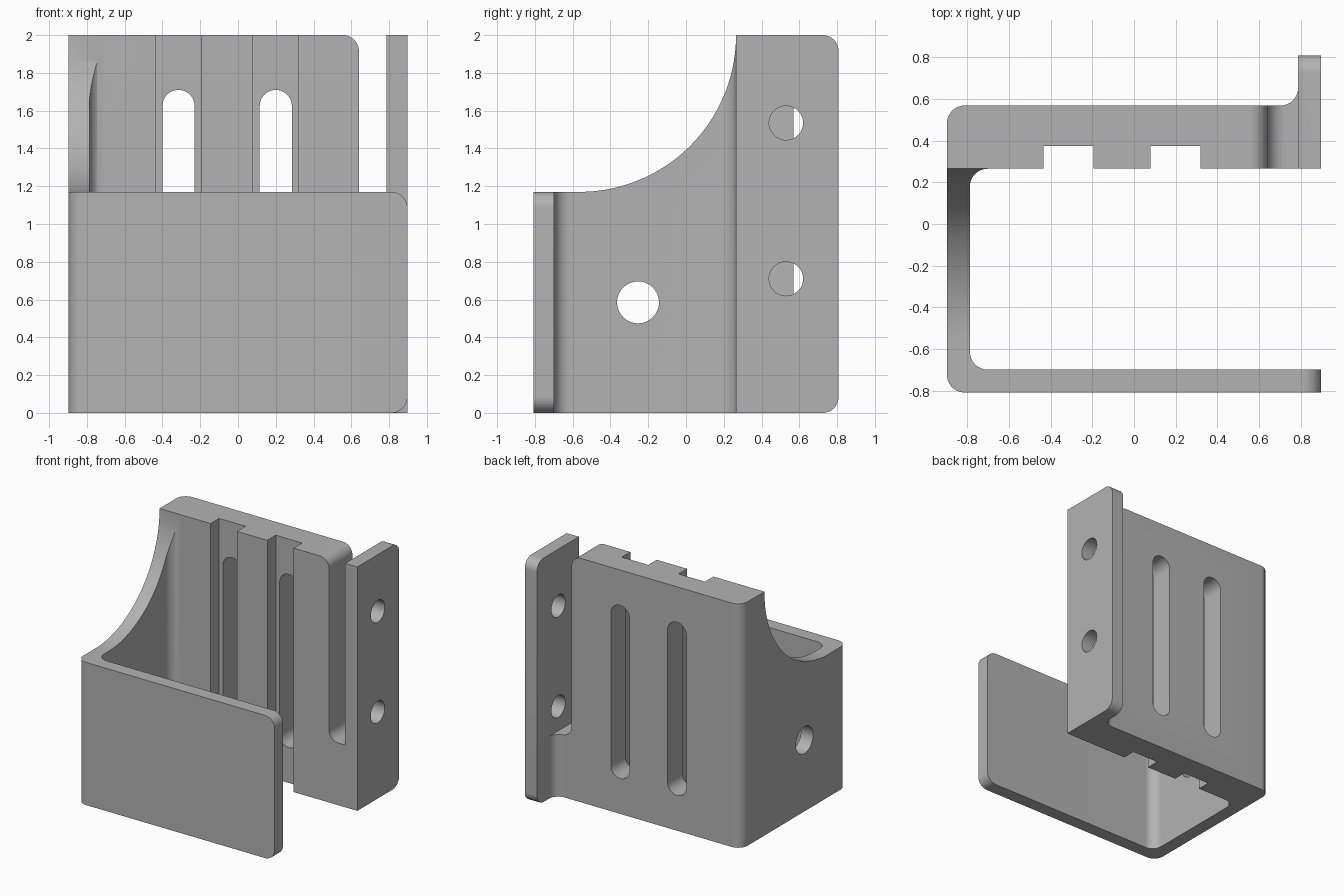
import bpy, bmesh
from math import sin, cos, pi
from mathutils import Vector

cube = bpy.data.objects.get("Cube")
if cube:
    bpy.data.objects.remove(cube, do_unlink=True)

W, D, H = 0.897, 0.808, 2.0      # half width, half depth, height
WALL = 0.11                      # sheet thickness
INNER = W - WALL                 # inner face of side wall and flange
FACE, BACK = 0.265, 0.568        # front and back of the thick rear wall
LIP = 1.17                       # height of the front plate
R = 0.085                        # common corner radius
END = 0.64                       # free end of the rear wall


def rounded(corners, steps=12):
    """Turn (u, v, radius) right-angle corners into an outline with arcs."""
    out = []
    for i, (u, v, r) in enumerate(corners):
        p = Vector((u, v))
        if r == 0:
            pts = [p]
        else:
            a = (Vector(corners[i - 1][:2]) - p).normalized()
            b = (Vector(corners[(i + 1) % len(corners)][:2]) - p).normalized()
            n = steps * 3 if r > 0.5 else steps
            angles = [k / n * pi / 2 for k in range(n + 1)]
            pts = [p + a * r * (1 - sin(t)) + b * r * (1 - cos(t)) for t in reversed(angles)]
            if (pts[0] - (p + a * r)).length > 1e-5:
                pts.reverse()
        for q in pts:
            if not out or (q - out[-1]).length > 1e-5:
                out.append(q)
    if (out[0] - out[-1]).length < 1e-5:
        out.pop()
    return out


def prism(name, corners, axis, lo, hi):
    """Extrude a rounded outline along x, y or z."""
    place = {"x": lambda p, h: (h, p.x, p.y),
             "y": lambda p, h: (p.x, h, p.y),
             "z": lambda p, h: (p.x, p.y, h)}[axis]
    bm = bmesh.new()
    base = bm.faces.new([bm.verts.new(place(p, lo)) for p in rounded(corners)])
    grown = bmesh.ops.extrude_face_region(bm, geom=[base])["geom"]
    move = Vector(place(Vector((0, 0)), hi - lo))
    bmesh.ops.translate(bm, vec=move, verts=[g for g in grown if isinstance(g, bmesh.types.BMVert)])
    bmesh.ops.recalc_face_normals(bm, faces=bm.faces)
    mesh = bpy.data.meshes.new(name)
    bm.to_mesh(mesh)
    bm.free()
    obj = bpy.data.objects.new(name, mesh)
    bpy.context.collection.objects.link(obj)
    return obj


def box(u0, u1, v0, v1, r=0):
    return [(u0, v0, r), (u1, v0, r), (u1, v1, r), (u0, v1, r)]


def corner(u, v, su, sv, r=R, e=0.05):
    """Waste outside a rounded outer corner; su, sv point into the part."""
    return [(u + su * r, v - sv * e, 0), (u + su * r, v, 0), (u, v, r),
            (u, v + sv * r, 0), (u - su * e, v + sv * r, 0), (u - su * e, v - sv * e, 0)]


# Bracket body: plan outline with two grooves in the rear wall
outline = [(-W, -D, R), (W, -D, 0), (W, WALL - D, 0), (-INNER, WALL - D, R), (-INNER, FACE, R)]
grooves = [(-0.435, -0.195), (0.08, 0.32)]
for g0, g1 in grooves:
    outline += [(g0, FACE, 0), (g0, 0.375, 0), (g1, 0.375, 0), (g1, FACE, 0)]
outline += [(W, FACE, 0), (W, D, 0), (INNER, D, 0), (INNER, BACK, R), (-W, BACK, R)]
body = prism("bracket_body", outline, "z", 0, H)

cutters = []


def cut(corners, axis, lo, hi):
    cutters.append(prism("cutter", corners, axis, lo, hi))


# Curved scoop down to the front plate
cut([(-1, LIP, 0), (FACE, LIP, H - LIP), (FACE, 2.2, 0), (-1, 2.2, 0)], "x", -1, 1)
# Gap between rear wall and side flange
cut([(END, 0.51, R), (INNER, 0.51, 0), (INNER, 2.2, 0), (END, 2.2, 0)], "y", 0.2, 0.7)
# Long slots in the grooves
for g0, g1 in grooves:
    mid = (g0 + g1) / 2
    cut(box(mid - R, mid + R, 0.29, 1.71, R), "y", 0.2, 0.7)
# Flange screw holes and side wall hole
for z in (0.71, 1.535):
    cut(box(0.44, 0.62, z - 0.09, z + 0.09, 0.09), "x", 0.72, 1)
cut(box(-0.365, -0.143, 0.474, 0.696, 0.111), "x", -1, -0.7)
# Rounded corners of front plate, flange and rear wall
cut(corner(W, 0, -1, 1), "y", -0.9, -0.6)
cut(corner(W, LIP, -1, -1), "y", -0.9, -0.6)
cut(corner(D, 0, -1, 1), "x", 0.7, 1)
cut(corner(D, H, -1, -1), "x", 0.7, 1)
cut(corner(END, H, -1, -1), "y", 0.2, 0.7)

bpy.ops.object.select_all(action="DESELECT")
body.select_set(True)
bpy.context.view_layer.objects.active = body
for cutter in cutters:
    cutter.hide_render = True
    mod = body.modifiers.new("cut", "BOOLEAN")
    mod.operation, mod.solver, mod.object = "DIFFERENCE", "EXACT", cutter
    bpy.ops.object.modifier_apply(modifier=mod.name)
    bpy.data.objects.remove(cutter, do_unlink=True)

# Single plain grey
grey = bpy.data.materials.new("plain_grey")
grey.use_nodes = True
colour = (0.45, 0.45, 0.45, 1)
grey.diffuse_color = colour
grey.node_tree.nodes["Principled BSDF"].inputs["Base Color"].default_value = colour
body.data.materials.clear()
body.data.materials.append(grey)
bpy.ops.object.shade_smooth_by_angle(angle=pi / 6)
